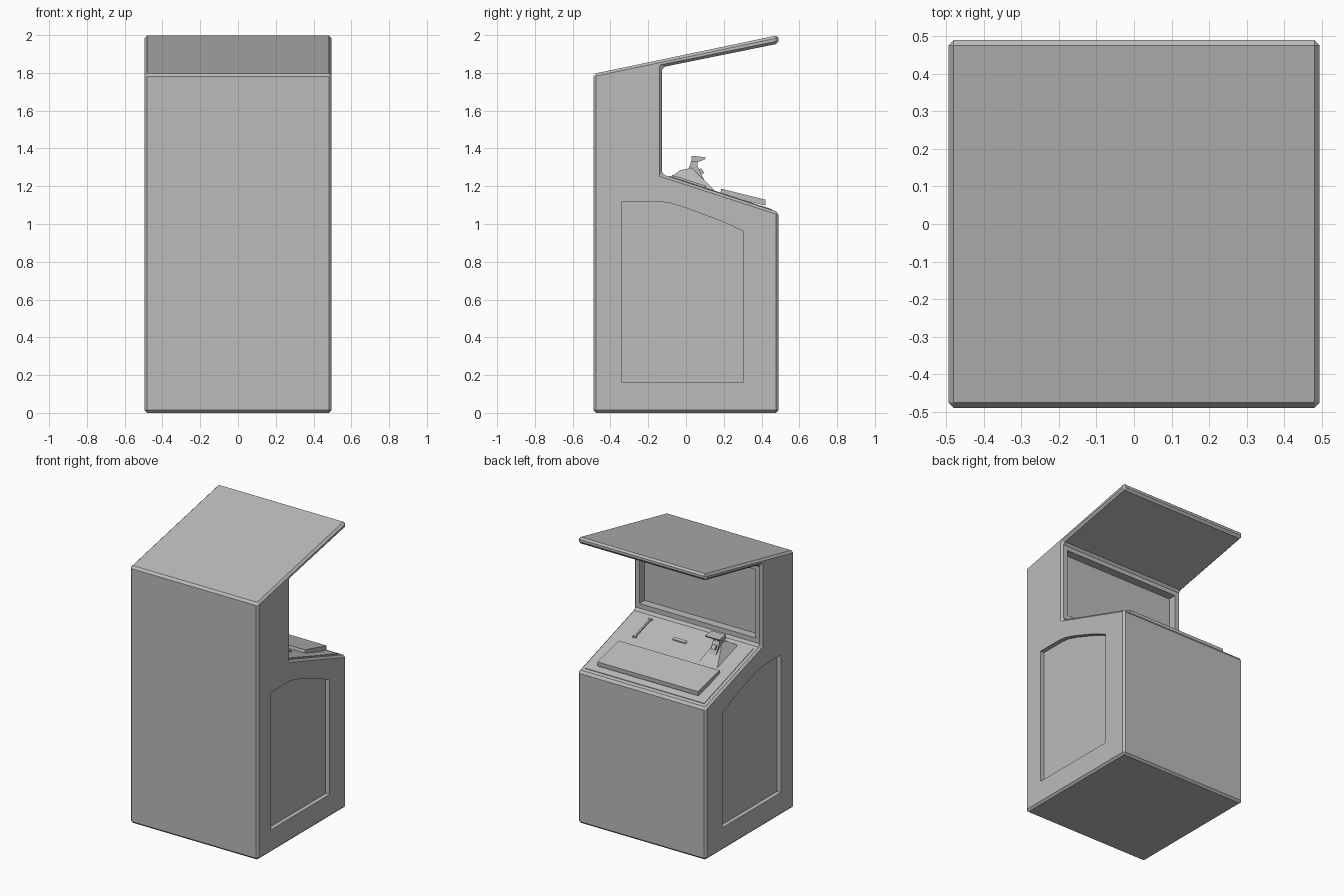
import bpy
import bmesh
from mathutils import Vector

if "Cube" in bpy.data.objects:
    bpy.data.objects.remove(bpy.data.objects["Cube"])

grey = bpy.data.materials.new("cabinet grey")
grey.use_nodes = True
grey.diffuse_color = (0.5, 0.5, 0.5, 1)
grey.node_tree.nodes["Principled BSDF"].inputs["Base Color"].default_value = (0.5, 0.5, 0.5, 1)


def finish(name, bm):
    bmesh.ops.recalc_face_normals(bm, faces=bm.faces)
    mesh = bpy.data.meshes.new(name)
    bm.to_mesh(mesh)
    bm.free()
    mesh.materials.append(grey)
    obj = bpy.data.objects.new(name, mesh)
    bpy.context.collection.objects.link(obj)
    return obj


def extrude_side(name, profile, x0, x1):
    """Prism with a (y, z) profile running from x0 to x1."""
    bm = bmesh.new()
    face = bm.faces.new([bm.verts.new((x0, y, z)) for y, z in profile])
    out = bmesh.ops.extrude_face_region(bm, geom=[face])
    verts = [v for v in out["geom"] if isinstance(v, bmesh.types.BMVert)]
    bmesh.ops.translate(bm, verts=verts, vec=(x1 - x0, 0, 0))
    return finish(name, bm)


def deck_z(y):
    return 1.222 - 0.325 * y


def deck_strip(name, x0, x1, y0, y1, low, high):
    """Plate that follows the slope of the control deck."""
    return extrude_side(name, [(y0, deck_z(y0) + low), (y1, deck_z(y1) + low),
                               (y1, deck_z(y1) + high), (y0, deck_z(y0) + high)], x0, x1)


# Cabinet with sloping deck and overhanging roof
cabinet = extrude_side("cabinet", [(-0.49, 0), (0.49, 0), (0.49, deck_z(0.49)),
                                   (-0.127, deck_z(-0.127)), (-0.127, 1.83),
                                   (0.49, 1.955), (0.49, 2.0), (-0.49, 1.795)], -0.495, 0.495)
bevel = cabinet.modifiers.new("soft edges", "BEVEL")
bevel.width = 0.014
bevel.segments = 1

# Recesses: one side panel on each side and the screen
panel = [(-0.34, 0.16), (0.305, 0.16), (0.305, 0.96), (0.2, 1.01),
         (0.0, 1.085), (-0.09, 1.112), (-0.16, 1.12), (-0.34, 1.12)]
screen = [(-0.185, 1.31), (-0.05, 1.31), (-0.05, 1.787), (-0.185, 1.787)]
cutters = [extrude_side("side_panel_cutter", panel, s * 0.465, s * 0.6) for s in (-1, 1)]
cutters.append(extrude_side("screen_cutter", screen, -0.45, 0.45))
for cutter in cutters:
    cutter.hide_render = True
    cut = cabinet.modifiers.new("recess", "BOOLEAN")
    cut.operation = "DIFFERENCE"
    cut.solver = "EXACT"
    cut.object = cutter
bpy.context.view_layer.update()
cut_mesh = bpy.data.meshes.new_from_object(cabinet.evaluated_get(bpy.context.evaluated_depsgraph_get()))
cabinet.modifiers.clear()
cabinet.data = cut_mesh
for cutter in cutters:
    bpy.data.objects.remove(cutter)

# Control deck plate, slots and front tray
deck_strip("deck_plate", -0.46, 0.46, -0.09, 0.455, -0.01, 0.004)
deck_strip("long_slot_rim", 0.32, 0.332, -0.07, 0.1, 0, 0.014)
for y in (-0.075, 0.095):
    deck_strip("slot_end", 0.312, 0.34, y, y + 0.01, 0, 0.014)
deck_strip("centre_slot_rim", -0.02, 0.08, 0.015, 0.035, 0, 0.012)
extrude_side("front_tray", [(0.18, 1.155), (0.42, 1.098), (0.422, 1.128), (0.187, 1.187)], -0.39, 0.39)

# Flared base of the handset stand
bm = bmesh.new()
foot = [bm.verts.new((x, y, deck_z(y))) for x, y in
        ((-0.35, -0.08), (-0.2, -0.08), (-0.2, 0.16), (-0.35, 0.16))]
crown = [bm.verts.new((x, y, z)) for x, y, z in
         ((-0.3, -0.03, 1.285), (-0.25, -0.03, 1.285), (-0.25, 0.03, 1.297), (-0.3, 0.03, 1.297))]
bm.faces.new(foot)
bm.faces.new(crown)
for i in range(4):
    j = (i + 1) % 4
    bm.faces.new((foot[i], foot[j], crown[j], crown[i]))
finish("stand_base", bm)

# Neck, hooked top and button of the stand
extrude_side("stand_neck", [(0.01, 1.28), (0.1, 1.225), (0.06, 1.31), (0.062, 1.335), (0.03, 1.34)],
             -0.3, -0.25)
extrude_side("stand_hook", [(0.03, 1.33), (0.065, 1.328), (0.1, 1.343), (0.105, 1.353), (0.04, 1.36),
                            (0.03, 1.36)], -0.33, -0.22)
extrude_side("stand_button", [(0.06, 1.285), (0.085, 1.265), (0.097, 1.27), (0.08, 1.295)], -0.29, -0.26)
